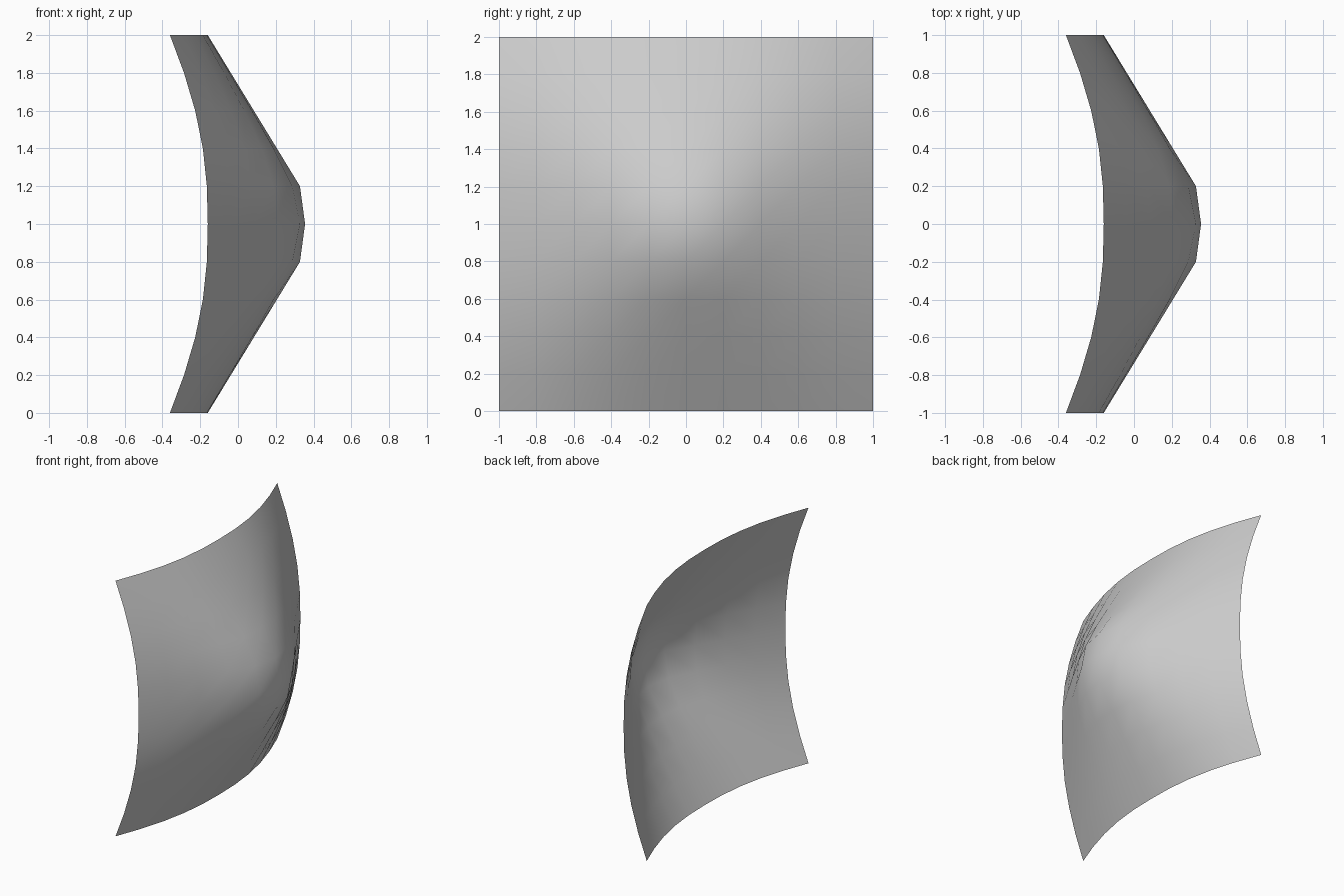
import bpy, bmesh

if "Cube" in bpy.data.objects:
    bpy.data.objects.remove(bpy.data.objects["Cube"])

N = 10        # grid cells per side
P = 2.44      # roundness of the contour lines
SLOPE = 0.61


def bulge(a, b):
    """Depth of the panel at offsets a, b from its centre."""
    r = (abs(a) ** P + abs(b) ** P) ** (1 / P)
    return 0.355 if r < 0.01 else 0.45 - SLOPE * r


# upright square panel, pushed out to a blunt rounded peak along +x
bm = bmesh.new()
bmesh.ops.create_grid(bm, x_segments=N, y_segments=N, size=1)
for v in bm.verts:
    a, b = v.co.x, v.co.y
    v.co = (bulge(a, b), a, b + 1)
bmesh.ops.recalc_face_normals(bm, faces=bm.faces)
bm.normal_update()
if sum(f.normal.x for f in bm.faces) < 0:
    bmesh.ops.reverse_faces(bm, faces=bm.faces)
mesh = bpy.data.meshes.new("bulged_panel")
bm.to_mesh(mesh)
bm.free()
mesh.shade_smooth()
panel = bpy.data.objects.new("bulged_panel", mesh)
bpy.context.collection.objects.link(panel)
